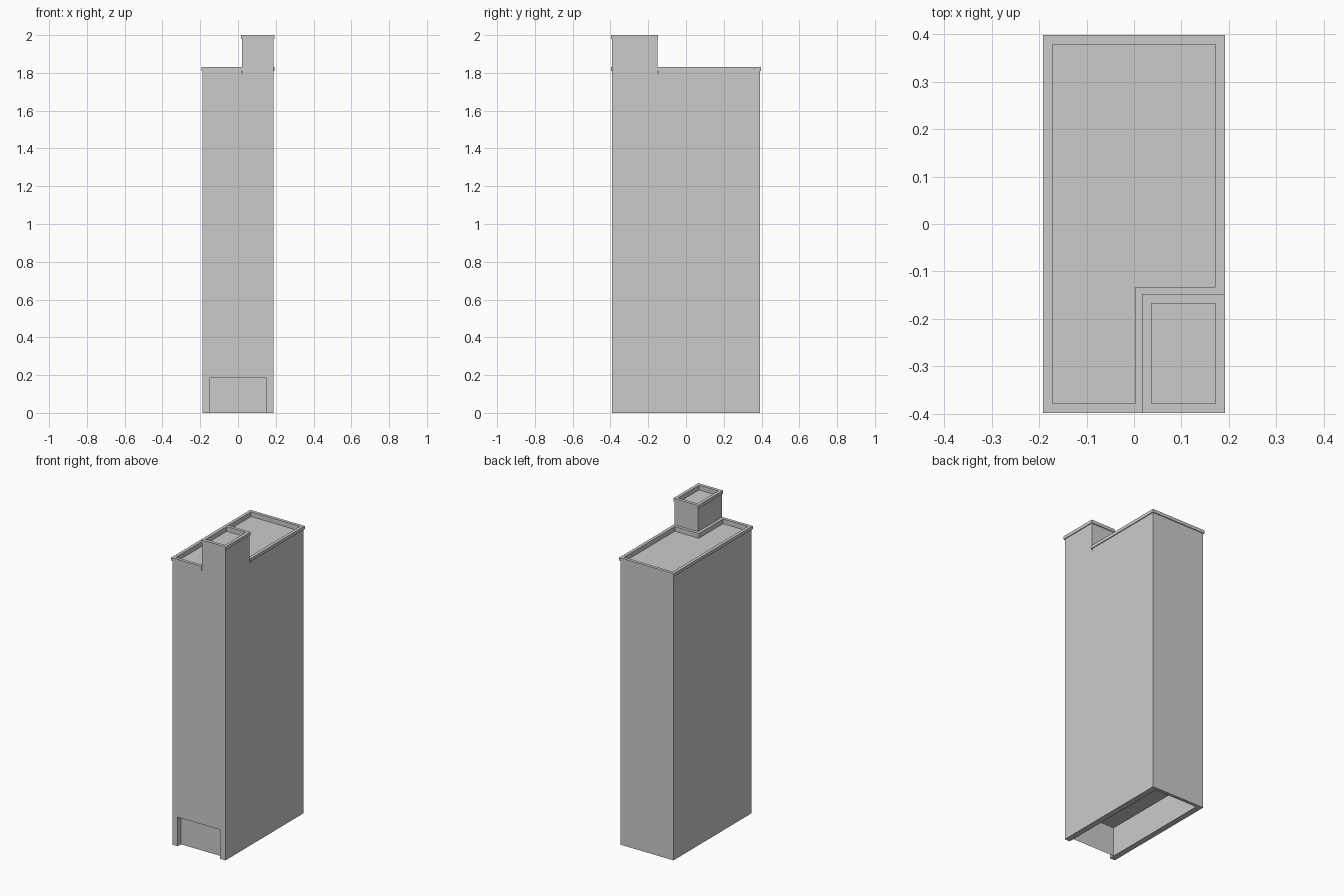
import bpy
import bmesh
from mathutils import Vector

if "Cube" in bpy.data.objects:
    bpy.data.objects.remove(bpy.data.objects["Cube"])

HX, HY = 0.187, 0.393      # half width and depth of the walls
LIP, WALL = 0.005, 0.015   # coping overhang and inner inset
ROOF = 1.80


def finish(bm, name):
    me = bpy.data.meshes.new(name)
    bm.to_mesh(me)
    bm.free()
    ob = bpy.data.objects.new(name, me)
    bpy.context.collection.objects.link(ob)
    return ob


def box(name, lo, hi):
    bm = bmesh.new()
    bmesh.ops.create_cube(bm, size=1)
    lo, hi = Vector(lo), Vector(hi)
    for v in bm.verts:
        v.co = (lo + hi) / 2 + v.co * (hi - lo)
    return finish(bm, name)


def offset(outline, d):
    """Grow an axis-aligned counter-clockwise outline by d."""
    pts = [Vector(p) for p in outline]
    out = []
    for i, p in enumerate(pts):
        a = (p - pts[i - 1]).normalized()
        b = (pts[(i + 1) % len(pts)] - p).normalized()
        out.append(p + d * Vector((a.y + b.y, -a.x - b.x)))
    return out


def parapet(name, outline, top, fill):
    """Wall rising from the roof, overhanging coping and sunken inner side."""
    bm = bmesh.new()
    levels = [(0, ROOF), (0, top - 0.02), (LIP, top - 0.02),
              (LIP, top), (-WALL, top), (-WALL, top - 0.03)]
    loops = [[bm.verts.new((p.x, p.y, z)) for p in offset(outline, d)]
             for d, z in levels]
    n = len(outline)
    for lo, hi in zip(loops, loops[1:]):
        for i in range(n):
            j = (i + 1) % n
            bm.faces.new((lo[i], lo[j], hi[j], hi[i]))
    if fill:
        bm.faces.new(loops[-1])
    return finish(bm, name)


# Main block, hollowed at the base with an opening through the front
body = box("tower_body", (-HX, -HY, 0), (HX, HY, ROOF))
cutter = box("base_cutter", (-0.15, -0.5, -0.1), (0.15, 0.373, 0.185))
cutter.hide_render = True
cutter.hide_set(True)
cut = body.modifiers.new("hollow_base", 'BOOLEAN')
cut.operation = 'DIFFERENCE'
cut.solver = 'EXACT'
cut.object = cutter

# Recessed entrance panel
bm = bmesh.new()
bm.faces.new([bm.verts.new((x, -0.36, z)) for x, z in
              ((-0.15, 0), (0.15, 0), (0.15, 0.185), (-0.15, 0.185))])
finish(bm, "entrance_panel")

# L-shaped roof parapet wrapping around the stair tower
parapet("roof_parapet", [(-HX, -HY), (0.018, -HY), (0.018, -0.148),
                         (HX, -0.148), (HX, HY), (-HX, HY)], 1.83, False)

# Corner stair tower with its own parapet
parapet("stair_tower", [(0.022, -HY), (HX, -HY), (HX, -0.152),
                        (0.022, -0.152)], 2.0, True)
